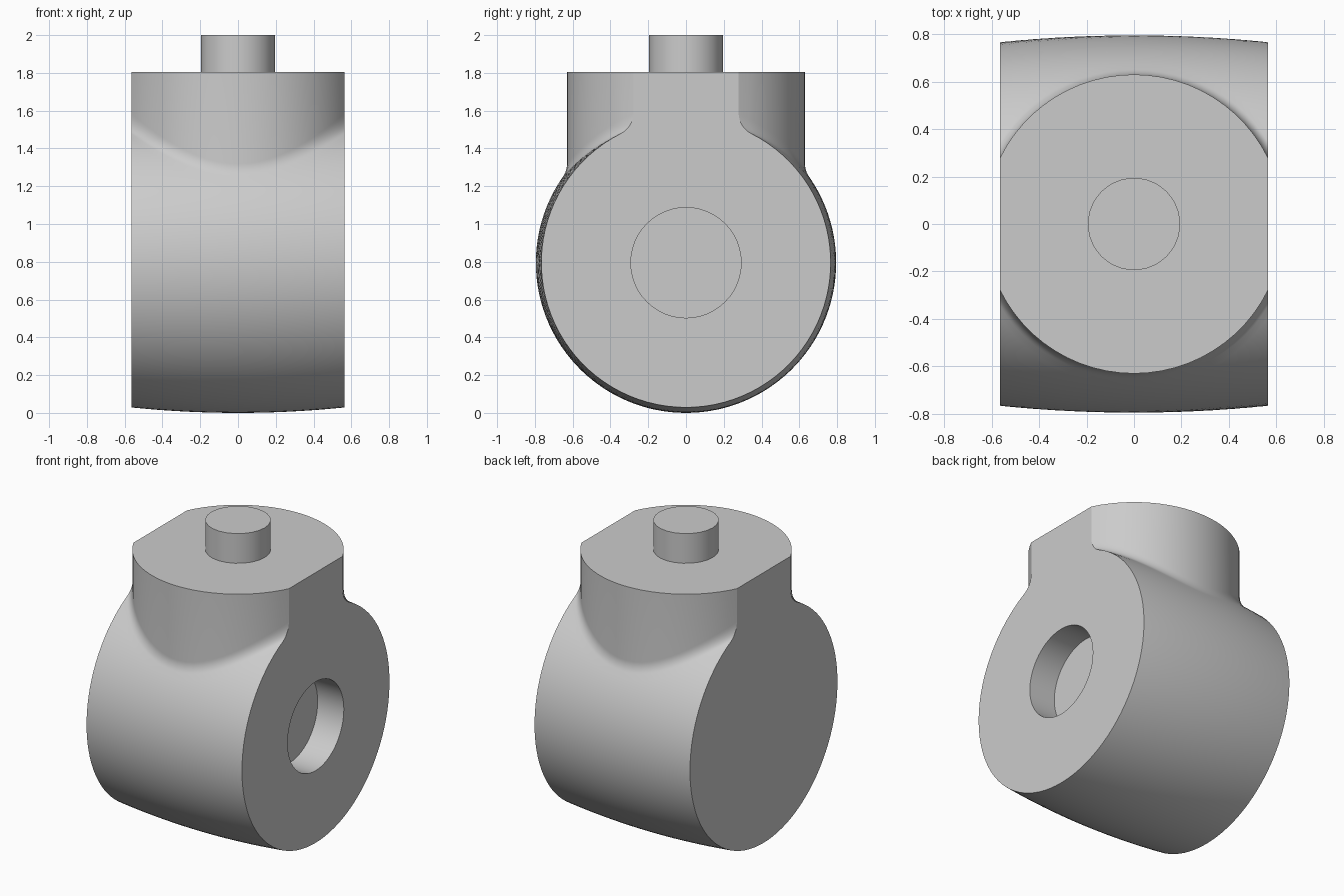
import bpy, bmesh, math

cube = bpy.data.objects.get("Cube")
if cube:
    bpy.data.objects.remove(cube, do_unlink=True)

HALF_WIDTH = 0.565
BARREL_R, BARREL_END_R = 0.795, 0.766
NECK_R, NECK_TOP = 0.63, 1.805
FILLET = 0.12
AXIS_Z = BARREL_R

grey = bpy.data.materials.new("plain_grey")
grey.use_nodes = True
colour = (0.6, 0.6, 0.6, 1)
grey.diffuse_color = colour
grey.node_tree.nodes["Principled BSDF"].inputs["Base Color"].default_value = colour


def finish(obj, angle):
    """Give the part its material and smooth shading with sharp rims."""
    obj.data.materials.clear()
    obj.data.materials.append(grey)
    bpy.ops.object.select_all(action='DESELECT')
    obj.select_set(True)
    bpy.context.view_layer.objects.active = obj
    bpy.ops.object.shade_smooth_by_angle(angle=math.radians(angle))


def cylinder(name, radius, depth, location, sides, rotation=(0, 0, 0)):
    bpy.ops.mesh.primitive_cylinder_add(vertices=sides, radius=radius, depth=depth,
                                        location=location, rotation=rotation)
    obj = bpy.context.object
    obj.name = name
    return obj


def section(x):
    """Keyhole outline at x: neck side, fillet and barrel arc, mirrored in y."""
    radius = BARREL_R - (BARREL_R - BARREL_END_R) * (x / HALF_WIDTH) ** 2
    neck = math.sqrt(NECK_R ** 2 - x ** 2)
    cy = neck + FILLET
    dz = math.sqrt((radius + FILLET) ** 2 - cy ** 2)
    start = math.atan2(dz, cy)
    half = [(neck, NECK_TOP)]
    steps = 8
    for i in range(steps):
        a = math.pi + start * i / steps
        half.append((cy + FILLET * math.cos(a), AXIS_Z + dz + FILLET * math.sin(a)))
    steps = 40
    for i in range(steps + 1):
        a = start - (start + math.pi / 2) * i / steps
        half.append((radius * math.cos(a), AXIS_Z + radius * math.sin(a)))
    outline = half + [(-y, z) for y, z in reversed(half[:-1])]
    return [(x, y, z) for y, z in outline]


# Barrel and neck, lofted from side to side
bm = bmesh.new()
limit = math.asin(HALF_WIDTH / NECK_R)
count = 24
rings = []
for i in range(count + 1):
    x = NECK_R * math.sin(limit * (2 * i / count - 1))
    rings.append([bm.verts.new(p) for p in section(x)])
for a, b in zip(rings, rings[1:]):
    for i in range(len(a)):
        j = (i + 1) % len(a)
        bm.faces.new((a[i], a[j], b[j], b[i]))
bm.faces.new(rings[0])
bm.faces.new(rings[-1])
bmesh.ops.recalc_face_normals(bm, faces=bm.faces)
mesh = bpy.data.meshes.new("body")
bm.to_mesh(mesh)
bm.free()
body = bpy.data.objects.new("body", mesh)
bpy.context.collection.objects.link(body)

# Blind pin socket in one side
cutter = cylinder("socket_cutter", 0.292, 0.38, (HALF_WIDTH, 0, AXIS_Z), 48,
                  (0, math.pi / 2, 0))
cutter.hide_render = True
cut = body.modifiers.new("socket", 'BOOLEAN')
cut.operation = 'DIFFERENCE'
cut.solver = 'EXACT'
cut.object = cutter
bpy.ops.object.select_all(action='DESELECT')
body.select_set(True)
bpy.context.view_layer.objects.active = body
bpy.ops.object.modifier_apply(modifier=cut.name)
bpy.data.objects.remove(cutter, do_unlink=True)
finish(body, 20)

# Peg on top of the neck
peg = cylinder("top_peg", 0.195, 0.245, (0, 0, 1.8775), 24)
finish(peg, 30)
